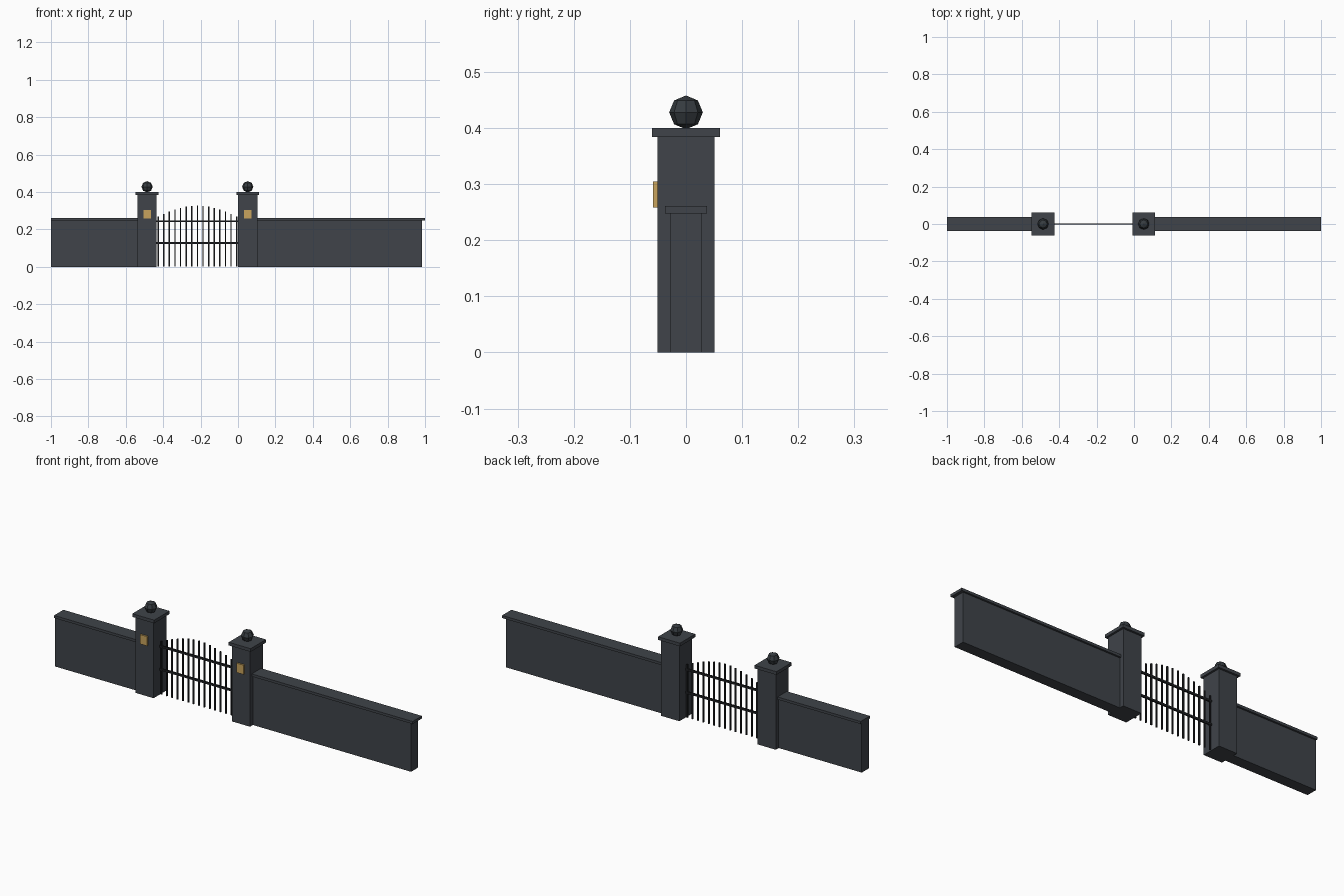
import bpy
import bmesh
import math
from mathutils import Matrix, Vector

if "Cube" in bpy.data.objects:
    bpy.data.objects.remove(bpy.data.objects["Cube"], do_unlink=True)


def material(name, rgb):
    mat = bpy.data.materials.new(name)
    mat.use_nodes = True
    mat.diffuse_color = (*rgb, 1)
    mat.node_tree.nodes["Principled BSDF"].inputs["Base Color"].default_value = (*rgb, 1)
    return mat


stone = material("slate stone", (0.05, 0.057, 0.067))
ball_stone = material("dark stone", (0.037, 0.045, 0.052))
iron = material("black iron", (0.013, 0.014, 0.016))
brass = material("brass", (0.58, 0.37, 0.11))


def finish(bm, name, mat):
    mesh = bpy.data.meshes.new(name)
    bm.to_mesh(mesh)
    bm.free()
    mesh.materials.append(mat)
    obj = bpy.data.objects.new(name, mesh)
    bpy.context.collection.objects.link(obj)
    return obj


def add_box(bm, x, y, z):
    """Add a box spanning the given (low, high) ranges."""
    size = [r[1] - r[0] for r in (x, y, z)]
    centre = Vector([(r[0] + r[1]) / 2 for r in (x, y, z)])
    matrix = Matrix.Translation(centre) @ Matrix.Diagonal((*size, 1))
    bmesh.ops.create_cube(bm, size=1, matrix=matrix)


def box(name, mat, x, y, z):
    bm = bmesh.new()
    add_box(bm, x, y, z)
    return finish(bm, name, mat)


def around(centre, half):
    return (centre - half, centre + half)


PILLARS = {"right": -0.486, "left": 0.052}
HALF = 0.051
WALL_TOP, COPING_TOP = 0.248, 0.261
PILLAR_TOP, CAP_TOP = 0.384, 0.40

# Gate pillars with cap, ball finial and brass plaque
for side, px in PILLARS.items():
    box(side + "_pillar", stone, around(px, HALF), around(0, HALF), (0, PILLAR_TOP))
    box(side + "_pillar_cap", stone, around(px, 0.061), around(0, 0.061), (PILLAR_TOP, CAP_TOP))
    box(side + "_plaque", brass, around(px, 0.02), (-0.059, -HALF), (0.258, 0.305))
    bm = bmesh.new()
    bmesh.ops.create_uvsphere(bm, u_segments=8, v_segments=4, radius=0.03,
                              matrix=Matrix.Translation((px, 0, 0.428)))
    finish(bm, side + "_ball", ball_stone)

# Walls with overhanging coping
walls = {
    "right": ((-1, PILLARS["right"] - HALF), -1),
    "left": ((PILLARS["left"] + HALF, 0.985), 1),
}
for side, (span, end) in walls.items():
    box(side + "_wall", stone, span, around(0, 0.028), (0, WALL_TOP))
    coping = (end, span[1]) if end < 0 else (span[0], end)
    box(side + "_coping", stone, coping, around(0, 0.037), (WALL_TOP, COPING_TOP))

# Gate bars rising to an arch in the middle
BARS = 15
first, last = -0.427, -0.007
bm = bmesh.new()
for i in range(BARS):
    t = i / (BARS - 1)
    x = first + (last - first) * t
    top = 0.27 + 0.058 * math.sin(math.pi * t)
    add_box(bm, around(x, 0.0033), around(0, 0.0033), (0.002, top))
finish(bm, "gate_bars", iron)

# Gate rails
for name, z in (("lower_rail", 0.128), ("upper_rail", 0.244)):
    box(name, iron, (PILLARS["right"] + HALF, PILLARS["left"] - HALF),
        around(0, 0.004), around(z, 0.005))
